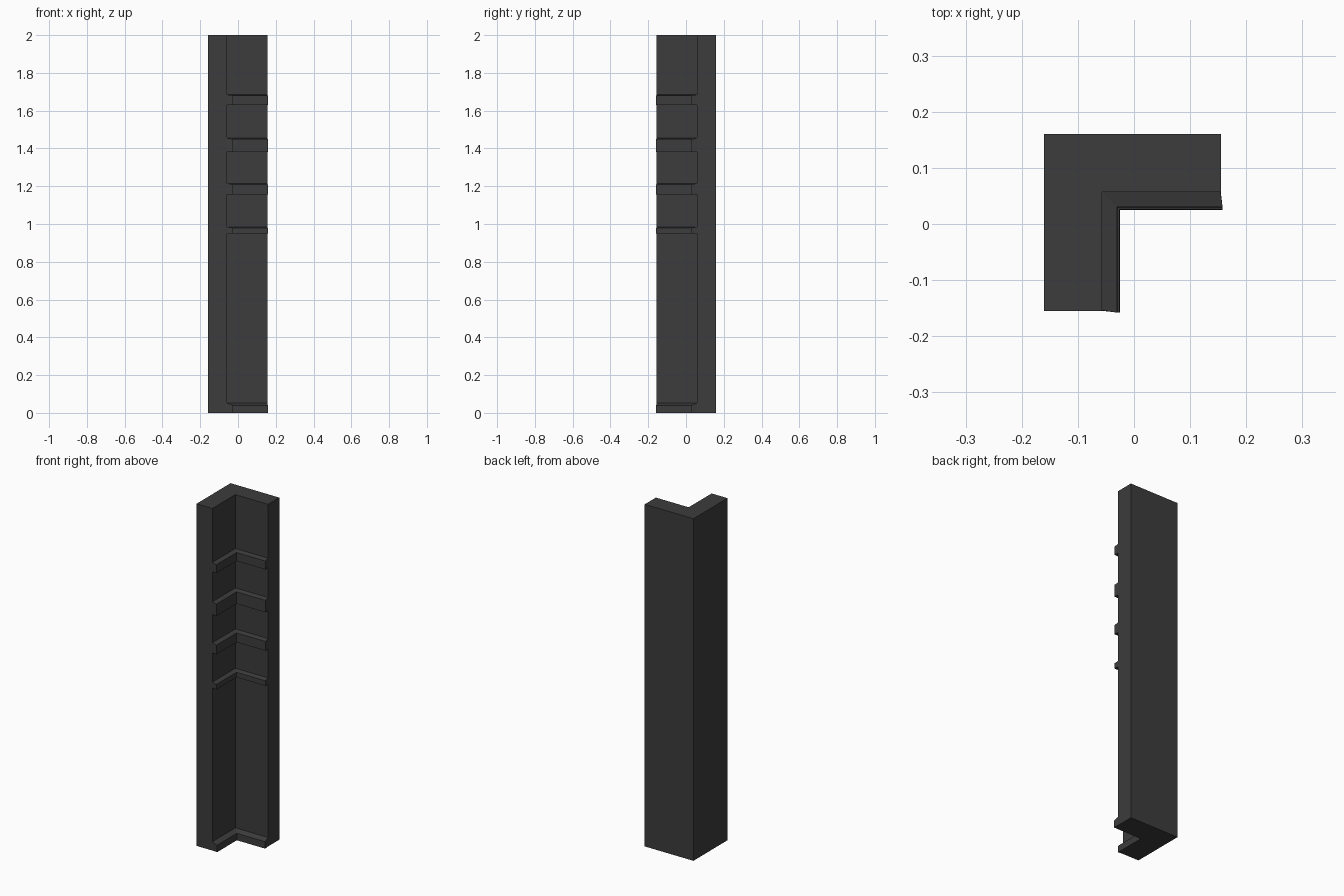
import bpy, bmesh

cube = bpy.data.objects.get("Cube")
if cube:
    bpy.data.objects.remove(cube, do_unlink=True)

mat = bpy.data.materials.new("dark_grey")
mat.use_nodes = True
colour = (0.045, 0.045, 0.045, 1)
mat.diffuse_color = colour
mat.node_tree.nodes["Principled BSDF"].inputs["Base Color"].default_value = colour

OUT, END, WALL = 0.16, 0.155, 0.057


def loft(name, rings):
    """Join closed rings of equal length and cap both ends."""
    bm = bmesh.new()
    rows = [[bm.verts.new(p) for p in ring] for ring in rings]
    n = len(rows[0])
    for a, b in zip(rows, rows[1:]):
        for i in range(n):
            j = (i + 1) % n
            bm.faces.new((a[i], a[j], b[j], b[i]))
    bm.faces.new(rows[0])
    bm.faces.new(rows[-1])
    bmesh.ops.recalc_face_normals(bm, faces=bm.faces)
    mesh = bpy.data.meshes.new(name)
    bm.to_mesh(mesh)
    bm.free()
    mesh.materials.append(mat)
    obj = bpy.data.objects.new(name, mesh)
    bpy.context.collection.objects.link(obj)
    return obj


def ledge(name, bottom, top, depth, drop):
    """Mitred ledge along both inner walls, with a gently sloping top."""
    profile = [(-0.005, bottom), (depth, bottom), (depth - 0.001, top - drop),
               (0, top), (-0.005, top)]

    def flare(d):
        return END + 0.003 * d / depth if d > 0 else END - 0.001

    loft(name, [
        [(flare(d), WALL - d, z) for d, z in profile],
        [(d - WALL, WALL - d, z) for d, z in profile],
        [(d - WALL, -flare(d), z) for d, z in profile],
    ])


# L-shaped corner post
outline = [(-OUT, OUT), (-OUT, -END), (-WALL, -END), (-WALL, WALL), (END, WALL), (END, OUT)]
loft("corner_post", [[(x, y, z) for x, y in outline] for z in (0, 2)])

# Skirting at the foot
ledge("foot_ledge", 0, 0.052, 0.032, 0.012)

# Four ledges higher up
for i, (bottom, top) in enumerate([(0.95, 0.985), (1.155, 1.215), (1.38, 1.455), (1.63, 1.685)]):
    ledge(f"wall_ledge_{i + 1}", bottom, top, 0.028, 0.006)
